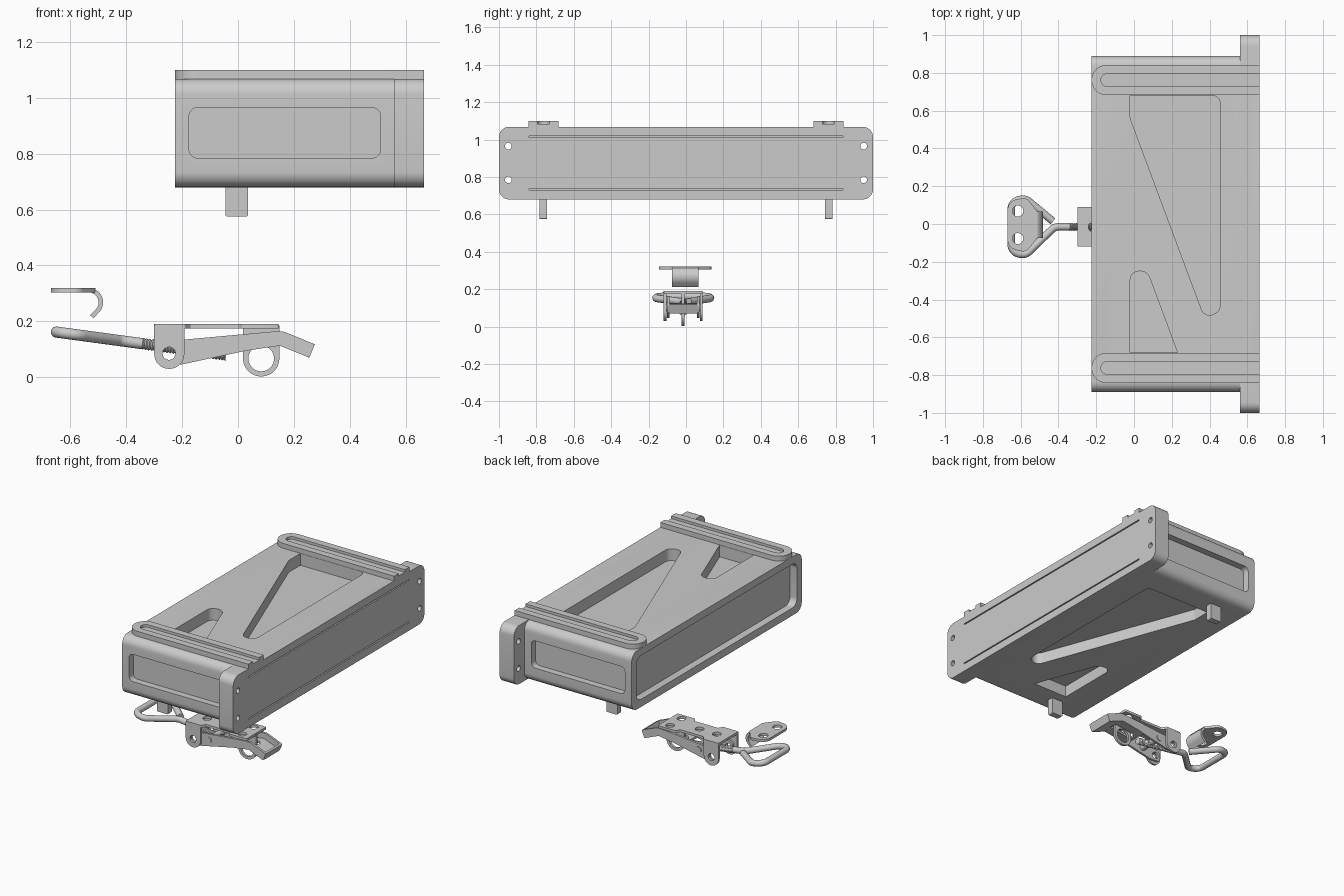
import bpy, bmesh, math
from mathutils import Vector

if "Cube" in bpy.data.objects:
    bpy.data.objects.remove(bpy.data.objects["Cube"])

AX = {'x': lambda u, v, w: (w, u, v), 'y': lambda u, v, w: (u, w, v), 'z': lambda u, v, w: (u, v, w)}


def rnd(pts, radii, n=8):
    """Round the corners of a closed 2D polygon."""
    if not isinstance(radii, (list, tuple)):
        radii = [radii] * len(pts)
    out = []
    for i, r in enumerate(radii):
        p = Vector(pts[i])
        a = (Vector(pts[i - 1]) - p).normalized()
        b = (Vector(pts[(i + 1) % len(pts)]) - p).normalized()
        if r <= 0:
            out.append(p)
            continue
        half = a.angle(b) / 2
        c = p + (a + b).normalized() * r / math.sin(half)
        t = r / math.tan(half)
        v0, v1 = p + a * t - c, p + b * t - c
        sweep = math.pi - 2 * half
        for k in range(n + 1):
            f = k / n
            out.append(c + (v0 * math.sin((1 - f) * sweep) + v1 * math.sin(f * sweep)) / math.sin(sweep))
    return out


def rect(u0, v0, u1, v1, r=0):
    return rnd([(u0, v0), (u1, v0), (u1, v1), (u0, v1)], r)


def circle(u, v, r, n=24):
    return [(u + r * math.cos(k * math.tau / n), v + r * math.sin(k * math.tau / n)) for k in range(n)]


def prism(name, pts, axis, a, b):
    """Extrude a 2D outline along an axis from a to b."""
    bm = bmesh.new()
    lo = [bm.verts.new(AX[axis](p[0], p[1], a)) for p in pts]
    hi = [bm.verts.new(AX[axis](p[0], p[1], b)) for p in pts]
    bm.faces.new(lo)
    bm.faces.new(hi)
    for i in range(len(pts)):
        bm.faces.new((lo[i - 1], lo[i], hi[i], hi[i - 1]))
    bmesh.ops.recalc_face_normals(bm, faces=bm.faces)
    me = bpy.data.meshes.new(name)
    bm.to_mesh(me)
    bm.free()
    ob = bpy.data.objects.new(name, me)
    bpy.context.collection.objects.link(ob)
    return ob


def boolean(ob, others, op='DIFFERENCE'):
    for c in others:
        m = ob.modifiers.new('bool', 'BOOLEAN')
        m.operation, m.solver, m.object = op, 'EXACT', c
        with bpy.context.temp_override(object=ob, active_object=ob):
            bpy.ops.object.modifier_apply(modifier=m.name)
        bpy.data.objects.remove(c)
    return ob


def wire(name, pts, r, radii=None, closed=False):
    cu = bpy.data.curves.new(name, 'CURVE')
    cu.dimensions, cu.bevel_depth, cu.bevel_resolution, cu.use_fill_caps = '3D', r, 5, True
    sp = cu.splines.new('POLY')
    sp.points.add(len(pts) - 1)
    for i, p in enumerate(pts):
        sp.points[i].co = (*p, 1)
        sp.points[i].radius = radii[i] if radii else 1
    ob = bpy.data.objects.new(name, cu)
    bpy.context.collection.objects.link(ob)
    bpy.ops.object.select_all(action='DESELECT')
    ob.select_set(True)
    bpy.context.view_layer.objects.active = ob
    bpy.ops.object.convert(target='MESH')
    return bpy.context.object


# Housing with mounting flange
body = prism('housing', rect(-.89, .68, .89, 1.068, .055), 'x', -.225, .60)
flange = prism('flange', rect(-1, .68, 1, 1.068, .055), 'x', .56, .665)
boolean(body, [flange], 'UNION')

# Recesses: both large faces, both ends, the back wall, the flange holes and seams
big = rnd([(-.02, .68), (-.02, .56), (.375, -.50), (.455, -.46), (.455, .68)], [0, .05, .045, .045, .04])
small = rnd([(-.02, -.68), (-.02, -.25), (.07, -.25), (.23, -.68)], [0, .045, .05, 0])
cuts = []
for p in (big, small):
    cuts += [prism('cut', p, 'z', .99, 1.2), prism('cut', p, 'z', .6, .755)]
for s in (-1, 1):
    cuts.append(prism('cut', rect(-.175, .785, .51, .965, .03), 'y', s * .845, s * 1.0))
    for z in (.785, .965):
        cuts.append(prism('cut', circle(s * .95, z, .018), 'x', .5, .7))
cuts.append(prism('cut', rect(-.84, .73, .84, 1.02, .05), 'x', -.3, -.175))
for z in (.735, 1.014):
    cuts.append(prism('cut', rect(-.84, z - .004, .84, z + .004), 'x', .63, .7))
boolean(body, cuts)

# Slide rails and pegs
for s, side in ((-1, 'front'), (1, 'back')):
    y = s * .762
    rail = prism(side + '_rail', rnd([(-.225, y - .08), (.665, y - .08), (.665, y + .08), (-.225, y + .08)],
                                     [.0795, 0, 0, .0795], 12), 'z', 1.06, 1.10)
    slot = prism('cut', rnd([(-.175, y - .033), (.7, y - .033), (.7, y + .033), (-.175, y + .033)],
                            [.0325, 0, 0, .0325]), 'z', 1.083, 1.2)
    boolean(rail, [slot])
    prism(side + '_peg', rect(-.045, .575, .036, .70, .008), 'y', y - .02, y + .02)

# Latch base: mounting plate, pivot ears, staple
C = -.015
plate = prism('latch_base_plate', rnd(
    [(-.30, C - .104), (-.19, C - .104), (-.17, C - .075), (0, C - .075), (.015, C - .104), (.145, C - .104),
     (.145, C + .104), (.015, C + .104), (0, C + .075), (-.17, C + .075), (-.19, C + .104), (-.30, C + .104)],
    .006, 3), 'z', .174, .19)
boolean(plate, [prism('cut', circle(x, C + dy, .027), 'z', .1, .3)
                for x, dy in ((-.215, 0), (-.09, 0), (.085, .06), (.085, -.06))])
ear = rnd([(-.30, .185), (-.30, .03), (-.192, .03), (-.192, .185)], [0, .0535, .0535, 0])
for s, side in ((-1, 'front'), (1, 'back')):
    e = prism(side + '_pivot_ear', ear, 'y', C + s * .090, C + s * .104)
    boolean(e, [prism('cut', circle(-.247, .085, .023), 'y', -.3, .3)])
staple = prism('padlock_staple', rnd([(.018, .185), (.018, .003), (.148, .003), (.148, .185)], [0, .064, .064, 0], 14),
               'y', C - .008, C + .008)
boolean(staple, [prism('cut', circle(.083, .067, .046, 32), 'y', -.3, .3)])

# Lever: two cheeks, slotted web, rivet
cheek = rnd([(-.285, .05), (-.2, .046), (.03, .095), (.15, .113), (.255, .07), (.275, .118), (.165, .163), (.12, .163),
             (-.19, .135), (-.28, .12)], [.02, .03, .02, .03, .006, .006, .03, .03, .03, .02], 4)
for s, side in ((-1, 'front'), (1, 'back')):
    c = prism(side + '_lever_cheek', cheek, 'y', C + s * .073, C + s * .087)
    boolean(c, [prism('cut', circle(-.247, .085, .023), 'y', -.3, .3)])
web = prism('lever_web', [(-.02, .085), (.03, .095), (.15, .113), (.255, .07), (.275, .118), (.262, .123),
                          (.25, .087), (.15, .127), (.03, .109), (-.02, .099)], 'y', C - .074, C + .074)
boolean(web, [prism('cut', rect(.0, C - .025, .165, C + .025, .02), 'z', 0, .3)])
prism('lever_rivet', circle(-.143, .1, .02), 'y', C - .092, C + .092)

# Draw wire: bent bail, shank and threaded end


def wz(x):
    return .163 - (x + .66) * .135


loop = rnd([(-.43, .015), (-.575, .135), (-.65, .12), (-.65, -.15), (-.575, -.165), (-.42, C), (-.34, C)],
           [0, .05, .05, .05, .05, .05, 0])
wire('draw_wire', [(p.x, p.y, wz(p.x)) for p in loop], .02)
thread = [-.345 + .0055 * i for i in range(56)]
wire('wire_thread', [(x, C, wz(x)) for x in thread], .022, [1 if i % 2 else .8 for i in range(56)])

# Keeper: drilled plate with curled hook
K = -.004
keeper = prism('keeper_plate', rnd([(-.67, K - .125), (-.57, K - .145), (-.51, K - .068), (-.51, K + .068),
                                    (-.57, K + .145), (-.67, K + .125)], [.06, .04, 0, 0, .04, .06]), 'z', .304, .32)
boolean(keeper, [prism('cut', circle(-.615, K + d, .029), 'z', .2, .4) for d in (-.073, .073)])
arc = [math.radians(90 - 10 * i) for i in range(14)]


def curl(r):
    pts = [(-.56, .268 + r)] + [(-.535 + r * math.cos(a), .268 + r * math.sin(a)) for a in arc]
    return pts + [(pts[-1][0] - .022, pts[-1][1] - .023)]


prism('keeper_hook', curl(.052) + curl(.036)[::-1], 'y', K - .07, K + .07)

# Smooth curved faces while keeping hard edges
bpy.ops.object.select_all(action='SELECT')
bpy.context.view_layer.objects.active = body
bpy.ops.object.shade_smooth_by_angle(angle=math.radians(35))
